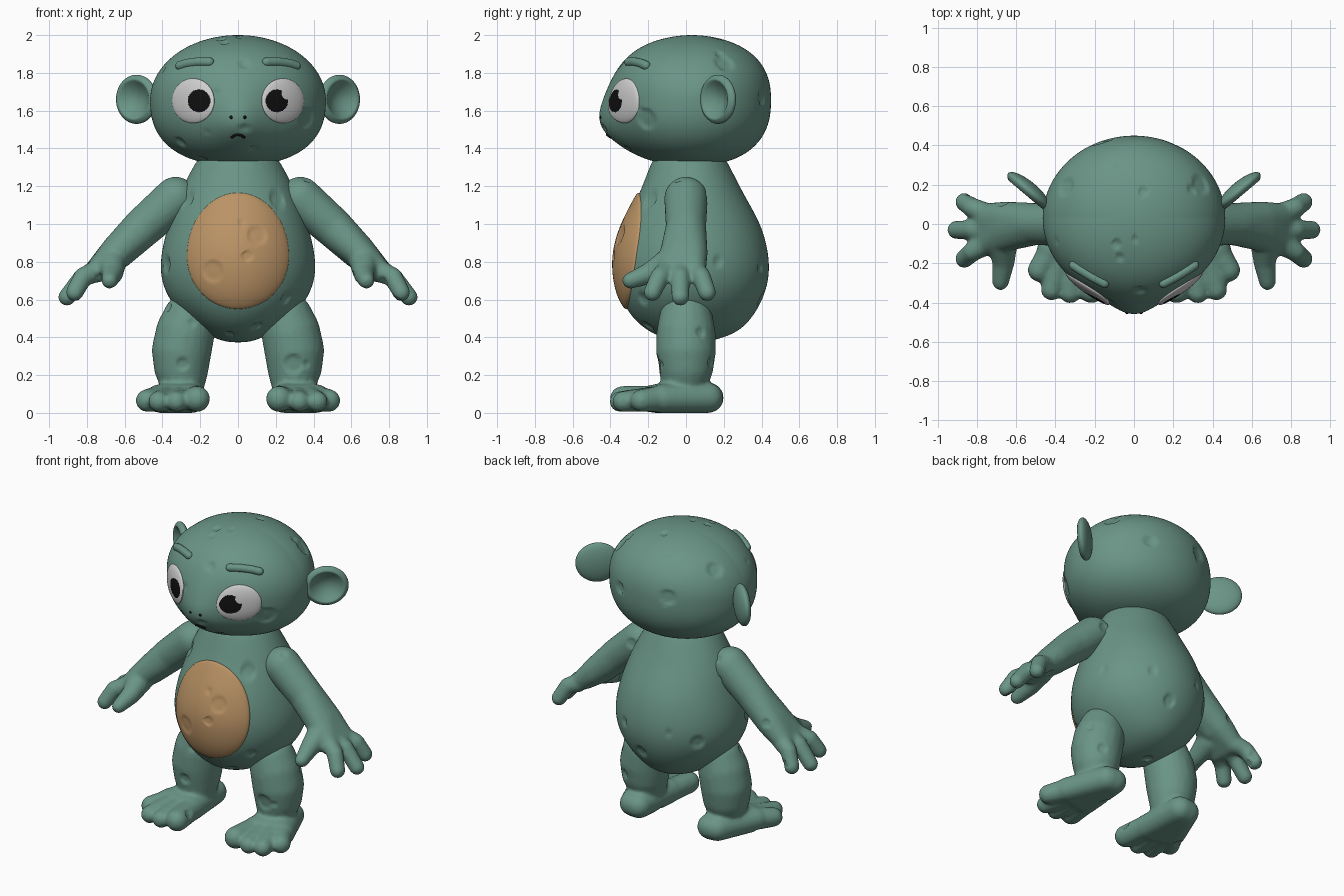
import bpy, bmesh, math, random
from mathutils import Vector, Matrix
from mathutils.bvhtree import BVHTree

if "Cube" in bpy.data.objects:
    bpy.data.objects.remove(bpy.data.objects["Cube"])
rng = random.Random(4)

def material(name, rgb):
    m = bpy.data.materials.new(name)
    m.use_nodes = True
    m.diffuse_color = (*rgb, 1)
    m.node_tree.nodes["Principled BSDF"].inputs["Base Color"].default_value = (*rgb, 1)
    return m

SKIN = material("green skin", (0.145, 0.3, 0.24))
BELLY = material("tan belly", (0.49, 0.29, 0.13))
WHITE = material("eye white", (0.62, 0.62, 0.62))
BLACK = material("pupil black", (0.005, 0.005, 0.005))

# Unit ball points shared by all hulls
ball = bmesh.new()
bmesh.ops.create_icosphere(ball, subdivisions=3, radius=1)
BALL = [v.co.copy() for v in ball.verts]
ball.free()

def add(name, bm, *mats):
    mesh = bpy.data.meshes.new(name)
    bm.to_mesh(mesh)
    bm.free()
    ob = bpy.data.objects.new(name, mesh)
    bpy.context.collection.objects.link(ob)
    for m in mats:
        mesh.materials.append(m)
    mesh.shade_smooth()
    return ob

# Turn the modifiers into plain mesh so the skin can be dented
def bake(ob):
    dg = bpy.context.evaluated_depsgraph_get()
    mesh = bpy.data.meshes.new_from_object(ob.evaluated_get(dg))
    ob.modifiers.clear()
    ob.data = mesh
    mesh.materials.clear()
    mesh.materials.append(SKIN)
    mesh.shade_smooth()

# Press round craters (place, radius) into the nearest surface
def dent(ob, spots, depth=0.012):
    vs = ob.data.vertices
    for place, r in spots:
        target = Vector(place)
        c = min(vs, key=lambda v: (v.co - target).length_squared).co.copy()
        hits = [(v, v.normal.copy(), (v.co - c).length / r) for v in vs if (v.co - c).length < r]
        for v, n, t in hits:
            v.co -= n * min(depth, r * 0.35) * (1 - t ** 6)
    ob.data.update()

def pocks(ob, count, low, high):
    vs = ob.data.vertices
    dent(ob, [(vs[rng.randrange(len(vs))].co.copy(), rng.uniform(low, high)) for _ in range(count)])

# Convex skin around balls given as (x, y, z, radius)
def hull(bm, *stops):
    verts = [bm.verts.new(Vector(s[:3]) + p * s[3]) for s in stops for p in BALL]
    bmesh.ops.convex_hull(bm, input=verts)
    for v in [v for v in bm.verts if not v.link_faces]:
        bm.verts.remove(v)

def chain(bm, *stops):
    for a, b in zip(stops, stops[1:]):
        hull(bm, a, b)

# Blend the hulls of one limb into a single soft form
def fuse(name, bm, s, voxel=0.012):
    bmesh.ops.scale(bm, vec=(s, 1, 1), verts=bm.verts)
    bmesh.ops.recalc_face_normals(bm, faces=bm.faces)
    ob = add(name, bm, SKIN)
    re = ob.modifiers.new("fuse", "REMESH")
    re.mode, re.voxel_size = "VOXEL", voxel
    sm = ob.modifiers.new("soften", "SMOOTH")
    sm.factor, sm.iterations = 0.5, 6
    bake(ob)
    return ob

# Lookup for the foremost y of a surface at x, z
def front_of(ob):
    tree = BVHTree.FromPolygons([v.co.copy() for v in ob.data.vertices],
                                [tuple(p.vertices) for p in ob.data.polygons])
    return lambda x, z: tree.ray_cast(Vector((x, -2, z)), Vector((0, 1, 0)))[0].y

# Rounded oval pad that follows a surface
def pad(front, cx, cz, width, up, down, lift, power):
    bm = bmesh.new()
    bmesh.ops.create_uvsphere(bm, u_segments=96, v_segments=72, radius=1)
    for v in bm.verts:
        u, t, d = v.co
        x, z = cx + width * u, cz + (up if t > 0 else down) * t
        v.co = (x, front(x, z) - lift * math.copysign(abs(d) ** power, d), z)
    return bm

# Body: pear lofted from rings of (height, half width, front, back)
rings = [(0.373, 0.04, -0.03, 0.07), (0.388, 0.11, -0.1, 0.17), (0.43, 0.19, -0.2, 0.28),
         (0.5, 0.28, -0.285, 0.35), (0.6, 0.37, -0.345, 0.41), (0.72, 0.415, -0.37, 0.445),
         (0.85, 0.41, -0.372, 0.44), (1.0, 0.37, -0.33, 0.4), (1.15, 0.32, -0.25, 0.31),
         (1.3, 0.24, -0.195, 0.235), (1.4, 0.18, -0.15, 0.18)]
bm = bmesh.new()
N = 32
angles = [2 * math.pi * i / N for i in range(N)]
loops = [[bm.verts.new((w * math.cos(a), (f + b) / 2 + (b - f) / 2 * math.sin(a), z))
          for a in angles] for z, w, f, b in rings]
for lo, hi in zip(loops, loops[1:]):
    for i in range(N):
        j = (i + 1) % N
        bm.faces.new((lo[i], lo[j], hi[j], hi[i]))
bm.faces.new(loops[0][::-1])
bm.faces.new(loops[-1])
body = add("body", bm, SKIN)
body.modifiers.new("round", "SUBSURF").levels = 3
bake(body)
body_front = front_of(body)
dent(body, [((0.22, -0.2, 1.14), 0.05), ((0.28, -0.25, 0.58), 0.035), ((-0.37, -0.1, 0.78), 0.045),
            ((-0.3, -0.16, 1.15), 0.045), ((-0.3, 0.3, 0.72), 0.045), ((0.05, 0.4, 0.6), 0.04)])
pocks(body, 8, 0.02, 0.035)

# Belly patch: egg shaped pad
patch = add("belly_patch", pad(body_front, 0, 0.83, 0.27, 0.335, 0.28, 0.024, 0.4), BELLY)
dent(patch, [((0.1, -0.36, 0.94), 0.055), ((0.05, -0.38, 0.83), 0.03),
             ((-0.13, -0.36, 0.75), 0.06), ((0.02, -0.36, 1.02), 0.02)], 0.008)

# Head: wide full-cheeked ball with a blunt muzzle drawn forward
bm = bmesh.new()
bmesh.ops.create_uvsphere(bm, u_segments=160, v_segments=110, radius=1)
for v in bm.verts:
    x, y, z = v.co
    n = 2.4 if z < 0 else 2 + 0.35 * abs(y)
    k = (math.hypot(x, y) ** n + abs(z) ** n) ** (-1 / n)
    p = Vector((0.465 * x * k, 0.03 + 0.42 * y * k, 1.655 + 0.345 * z * k))
    rise = p.z - 1.53
    push = math.exp(-(p.x / 0.16) ** 2 - (rise / (0.19 if rise > 0 else 0.15)) ** 2)
    p.y -= 0.078 * push * min(1, max(0, -2 * y))
    v.co = p
head = add("head", bm, SKIN)
head_front = front_of(head)
dent(head, [((0.37, -0.22, 1.55), 0.06), ((-0.31, -0.2, 1.43), 0.03), ((0.03, -0.35, 1.86), 0.03),
            ((-0.33, 0.18, 1.84), 0.05), ((0.33, 0.2, 1.84), 0.055), ((0.2, 0.4, 1.66), 0.04),
            ((-0.15, 0.4, 1.7), 0.05)])
pocks(head, 14, 0.015, 0.028)

# Mouth
bm = bmesh.new()
chain(bm, *[(x, head_front(x, z) + 0.002, z, 0.008) for x, z in
            ((-0.033, 1.46), (-0.018, 1.47), (0, 1.474), (0.018, 1.47), (0.033, 1.46))])
add("mouth", bm, BLACK)

for s, side in ((1, "left"), (-1, "right")):
    # Nostril
    bm = bmesh.new()
    hull(bm, (s * 0.036, head_front(s * 0.036, 1.565) + 0.003, 1.565, 0.009))
    add(side + "_nostril", bm, BLACK)
    # Eye: round pad, with the pupil chosen by distance on its front
    bm = pad(head_front, s * 0.237, 1.652, 0.112, 0.118, 0.118, 0.022, 0.6)
    for f in bm.faces:
        c = f.calc_center_median()
        dark = math.hypot(c.x - s * 0.206, c.z - 1.652) < 0.06
        glint = s > 0 and math.hypot(c.x - 0.262, c.z - 1.69) < 0.031
        f.material_index = int(dark and not glint)
    add(side + "_eye", bm, WHITE, BLACK)
    # Brow
    bm = bmesh.new()
    chain(bm, *[(x, head_front(x, z) + 0.002, z, 0.025) for x, z in
                ((0.15, 1.857), (0.21, 1.858), (0.27, 1.85), (0.308, 1.838))])
    fuse(side + "_brow", bm, s, 0.006)
    # Ear: flattened ball with a cupped face turned forward and out
    bm = bmesh.new()
    bmesh.ops.create_uvsphere(bm, u_segments=64, v_segments=40, radius=1)
    for v in bm.verts:
        x, y, z = v.co
        r = math.hypot(x, z)
        if y < 0:
            y = min(y + 1.5 * max(0, 1 - (r / 0.8) ** 2), 0.65 * math.sqrt(max(0, 1 - r * r)))
        v.co = (0.137 * x, 0.045 * y, 0.13 * z)
    turn = Matrix.Translation((0.537, 0.17, 1.66)) @ Matrix.Rotation(math.radians(40), 4, "Z")
    bmesh.ops.transform(bm, matrix=turn, verts=bm.verts)
    bmesh.ops.scale(bm, vec=(s, 1, 1), verts=bm.verts)
    bmesh.ops.recalc_face_normals(bm, faces=bm.faces)
    add(side + "_ear", bm, SKIN)
    # Arm with palm, three fingers and thumb
    bm = bmesh.new()
    chain(bm, (0.33, 0, 1.135, 0.116), (0.5, 0, 0.985, 0.107), (0.64, -0.01, 0.85, 0.092))
    hull(bm, (0.5, 0, 0.985, 0.107), (0.65, 0.03, 0.845, 0.085), (0.65, -0.035, 0.845, 0.085),
         (0.755, 0.045, 0.75, 0.06), (0.745, -0.1, 0.75, 0.06))
    for root, x, y, z in ((0.05, 0.865, 0.112, 0.637), (-0.03, 0.905, -0.03, 0.613), (-0.1, 0.865, -0.178, 0.637)):
        chain(bm, (0.75, root, 0.75, 0.058), (0.82, (root + y) / 2, 0.72, 0.051), (x, y, z, 0.047))
    chain(bm, (0.67, -0.08, 0.8, 0.08), (0.665, -0.19, 0.74, 0.058), (0.68, -0.295, 0.7, 0.043))
    pocks(fuse(side + "_arm", bm, s), 6, 0.02, 0.035)
    # Leg with foot and four toes
    bm = bmesh.new()
    chain(bm, (0.255, 0, 0.5, 0.142), (0.28, 0, 0.42, 0.157), (0.298, 0, 0.33, 0.159),
          (0.3, 0, 0.25, 0.147), (0.295, -0.01, 0.17, 0.122))
    hull(bm, (0.265, 0.12, 0.08, 0.08), (0.315, 0.115, 0.08, 0.08),
         (0.24, -0.17, 0.075, 0.075), (0.42, -0.13, 0.075, 0.075), (0.3, -0.04, 0.09, 0.085))
    for root, x, y, r in ((0.24, 0.217, -0.335, 0.069), (0.31, 0.325, -0.35, 0.055),
                          (0.37, 0.42, -0.335, 0.055), (0.42, 0.482, -0.235, 0.06)):
        chain(bm, (root, -0.14, 0.075, 0.07), (x, y, r + 0.005, r))
    leg = fuse(side + "_leg", bm, s)
    dent(leg, [((s * 0.29, -0.16, 0.26), 0.055 if s > 0 else 0.035)])
    pocks(leg, 4, 0.02, 0.035)
